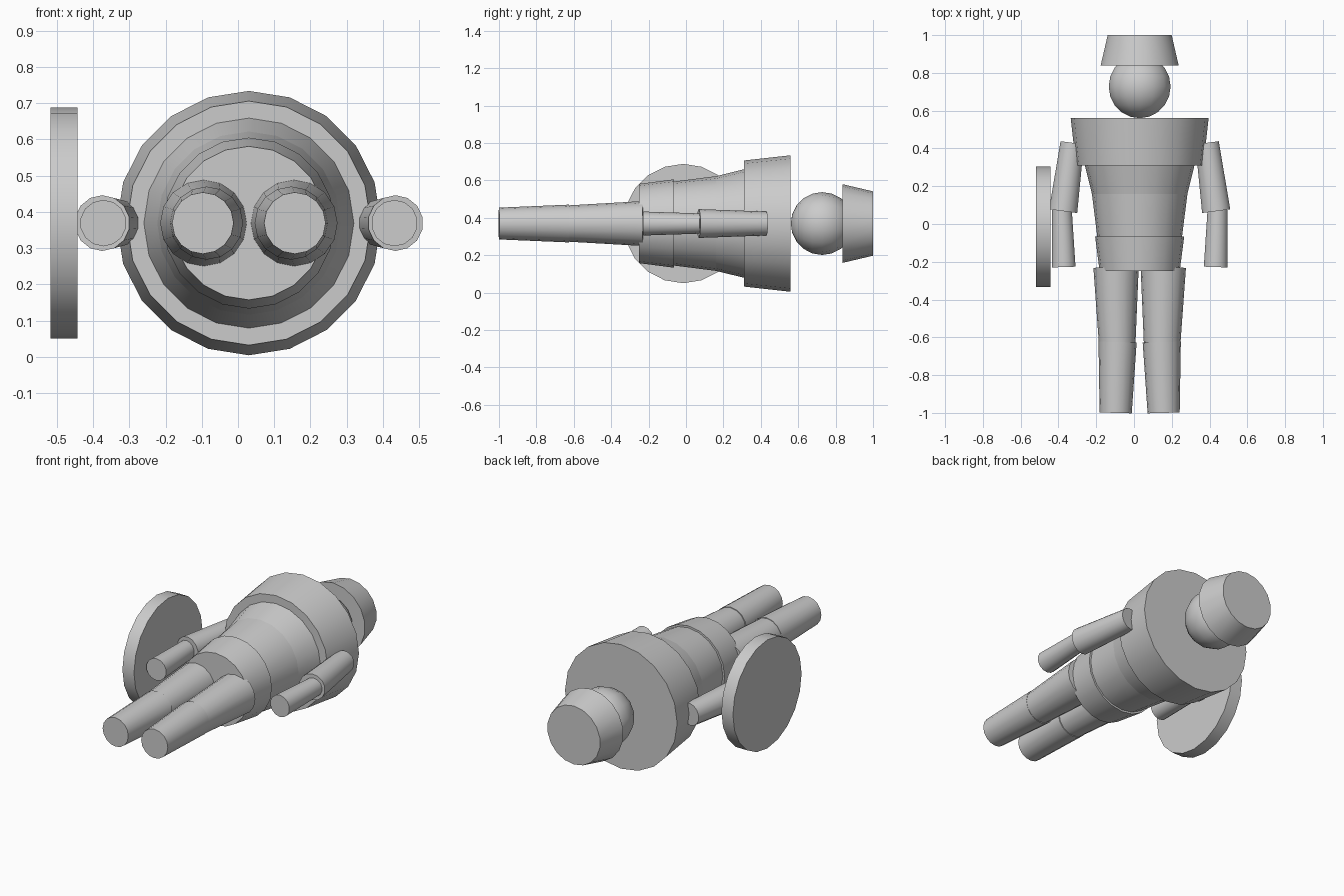
import bpy, math
from mathutils import Vector

if "Cube" in bpy.data.objects:
    bpy.data.objects.remove(bpy.data.objects["Cube"])

CX, CZ = 0.03, 0.369          # body axis (runs along y)

grey = bpy.data.materials.new("plain_grey")
grey.diffuse_color = (0.6, 0.6, 0.6, 1)
grey.use_nodes = True
grey.node_tree.nodes["Principled BSDF"].inputs["Base Color"].default_value = grey.diffuse_color


def finish(name):
    ob = bpy.context.object
    ob.name = name
    ob.data.materials.append(grey)
    bpy.ops.object.shade_smooth_by_angle(angle=math.radians(35))
    return ob


def frustum(name, a, b, ra, rb, sides):
    """Tapered cylinder from (x, y) a to (x, y) b, at the axis height."""
    a, b = Vector((a[0], a[1], CZ)), Vector((b[0], b[1], CZ))
    d = b - a
    bpy.ops.mesh.primitive_cone_add(vertices=sides, radius1=ra, radius2=rb,
                                    depth=d.length)
    ob = finish(name)
    ob.rotation_mode = 'QUATERNION'
    # turn up-axis onto y, then swing to the part's direction
    tilt = Vector((0, 1, 0)).rotation_difference(d)
    ob.rotation_quaternion = tilt @ Vector((0, 0, 1)).rotation_difference(Vector((0, 1, 0)))
    ob.location = (a + b) / 2
    return ob


# Torso sections: name, y start, y end, radius start, radius end
for name, y0, y1, r0, r1 in [
    ("chest", 0.31, 0.56, 0.337, 0.365),
    ("upper_waist", 0.16, 0.31, 0.253, 0.29),
    ("lower_waist", -0.07, 0.16, 0.224, 0.253),
    ("hips", -0.25, -0.065, 0.212, 0.236),
]:
    frustum(name, (CX, y0), (CX, y1), r0, r1, 20)

# Head and hat
bpy.ops.mesh.primitive_uv_sphere_add(segments=14, ring_count=10, radius=0.168,
                                     location=(CX, 0.728, CZ),
                                     rotation=(-math.pi / 2, 0, math.pi))
head = finish("head")
head.rotation_euler = (-math.pi / 2, 0, 0)
hat = frustum("hat", (CX, 0.838), (CX, 1.0), 0.21, 0.172, 18)

# Limbs, mirrored about the body axis
for side, s in (("left", -1), ("right", 1)):
    for name, o0, y0, o1, y1, r0, r1, n in [
        ("upper_arm", 0.405, 0.068, 0.357, 0.43, 0.077, 0.064, 14),
        ("forearm", 0.402, -0.228, 0.412, 0.075, 0.064, 0.054, 14),
        ("thigh", 0.119, -0.63, 0.125, -0.23, 0.097, 0.12, 16),
        ("shin", 0.127, -1.0, 0.117, -0.625, 0.085, 0.101, 16),
    ]:
        frustum(f"{side}_{name}", (CX + s * o0, y0), (CX + s * o1, y1), r0, r1, n)

# Round shield beside the left arm
frustum("shield", (-0.518, -0.015), (-0.443, -0.015), 0.319, 0.319, 20)
